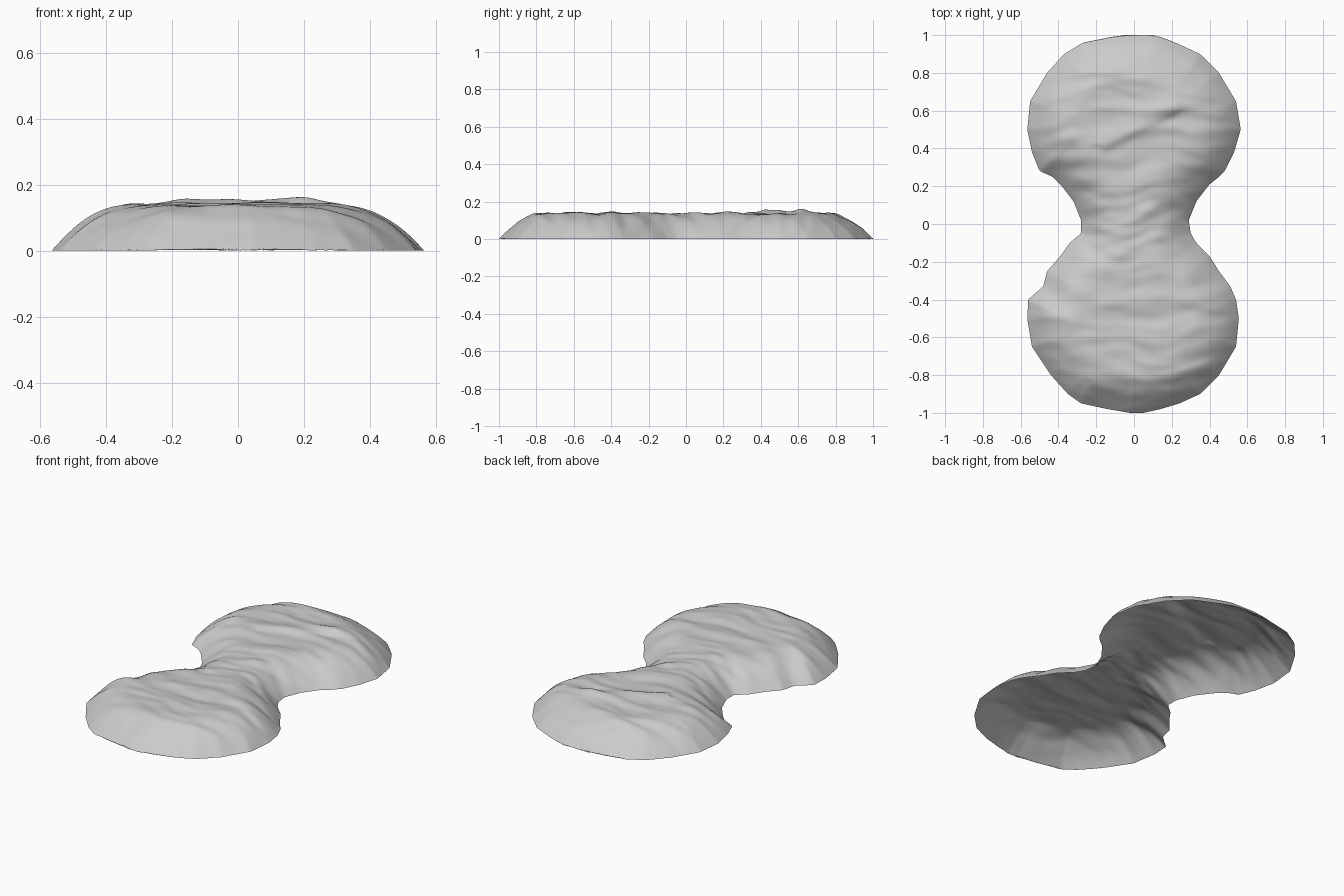
import bpy
import bmesh
import math
from mathutils import Vector, noise, kdtree

ROWS, COLS = 220, 90
cube = bpy.data.objects.get("Cube")
if cube:
    bpy.data.objects.remove(cube, do_unlink=True)

# Plan outline from front to back: y, left edge x, right edge x
OUTLINE = [
    (-1, -.02, .05), (-.98, -.14, .14), (-.95, -.28, .24), (-.9, -.35, .35),
    (-.8, -.44, .45), (-.65, -.54, .54), (-.5, -.565, .555), (-.4, -.56, .54),
    (-.33, -.48, .51), (-.25, -.46, .45), (-.17, -.39, .4), (-.1, -.34, .33),
    (-.05, -.28, .3), (.02, -.28, .29), (.12, -.32, .33), (.21, -.39, .4),
    (.25, -.43, .45), (.28, -.5, .48), (.38, -.54, .53), (.5, -.565, .565),
    (.65, -.55, .54), (.8, -.46, .45), (.9, -.37, .35), (.96, -.27, .22),
    (.99, -.12, .14), (1, -.05, .1),
]


def edges_at(y):
    """Left and right edge of the plan at a given y."""
    for (y0, l0, r0), (y1, l1, r1) in zip(OUTLINE, OUTLINE[1:]):
        if y <= y1:
            t = (y - y0) / (y1 - y0)
            return l0 + (l1 - l0) * t, r0 + (r1 - r0) * t
    return OUTLINE[-1][1:]


def ridge(x, y, start, end, width, height):
    """A long soft fold running from start to end, steep on its front."""
    a, b, p = Vector(start), Vector(end), Vector((x, y))
    along = b - a
    t = min(max((p - a).dot(along) / along.length_squared, 0), 1)
    gap = p - a.lerp(b, t)
    if gap.y > 0:
        width *= 2
    return height * math.exp(-(gap.length / width) ** 2)


def wrinkles(x, y):
    """Folds that run mostly across the body, finer at the waist."""
    warp = 0.06 * noise.noise(Vector((x * 3, y * 3, 7)))
    broad = noise.noise(Vector((x * 2.5, (y + warp) * 11, 1)))
    fine = noise.noise(Vector((x * 7, (y + warp) * 18, 4)))
    waist = math.exp(-(y / 0.25) ** 2)
    folds = 0.013 * broad + (0.006 + 0.006 * waist) * fine
    folds += ridge(x, y, (-.15, .42), (.2, .6), .03, .018)
    folds += ridge(x, y, (-.2, -.83), (.2, -.82), .03, .006)
    return folds


# Dense rim, used to find how far a point lies from the edge
rim = []
for i in range(1201):
    y = i / 600 - 1
    left, right = edges_at(y)
    rim += [(left, y, 0), (right, y, 0)]
for y in (-1, 1):
    left, right = edges_at(y)
    rim += [(left + (right - left) * k / 20, y, 0) for k in range(21)]
tree = kdtree.KDTree(len(rim))
for i, p in enumerate(rim):
    tree.insert(p, i)
tree.balance()


def height(x, y):
    """Rounded wall rising to a flat, wrinkled top."""
    d = tree.find((x, y, 0))[2]
    slope = 1 - min(d / 0.25, 1)
    dome = 0.138 * (1 - slope * slope)
    return max(dome + wrinkles(x, y) * min(d / 0.1, 1), 0)


# Open shell: rows across the body, closer together towards both ends
bm = bmesh.new()
grid = []
for i in range(ROWS + 1):
    v = 2 * i / ROWS - 1
    y = 0.5 * v + 0.5 * math.sin(v * math.pi / 2)
    left, right = edges_at(y)
    row = []
    for j in range(COLS + 1):
        u = 0.5 + 0.5 * math.sin((j / COLS - 0.5) * math.pi)
        x = left + (right - left) * (0.5 * u + 0.5 * j / COLS)
        row.append(bm.verts.new((x, y, height(x, y))))
    grid.append(row)
for a, b in zip(grid, grid[1:]):
    for j in range(COLS):
        bm.faces.new((a[j], a[j + 1], b[j + 1], b[j]))

# Soften the rim and folds slightly
inner = [v for v in bm.verts if not v.is_boundary]
for _ in range(2):
    bmesh.ops.smooth_vert(bm, verts=inner, factor=0.4,
                          use_axis_x=True, use_axis_y=True, use_axis_z=True)

mesh = bpy.data.meshes.new("wrinkled_shell")
bm.to_mesh(mesh)
bm.free()
mesh.shade_smooth()

# Plain grey colour
grey = bpy.data.materials.new("light_grey")
grey.use_nodes = True
colour = (0.6, 0.6, 0.6, 1)
grey.diffuse_color = colour
grey.node_tree.nodes["Principled BSDF"].inputs["Base Color"].default_value = colour
mesh.materials.append(grey)

shell = bpy.data.objects.new("wrinkled_shell", mesh)
bpy.context.collection.objects.link(shell)
